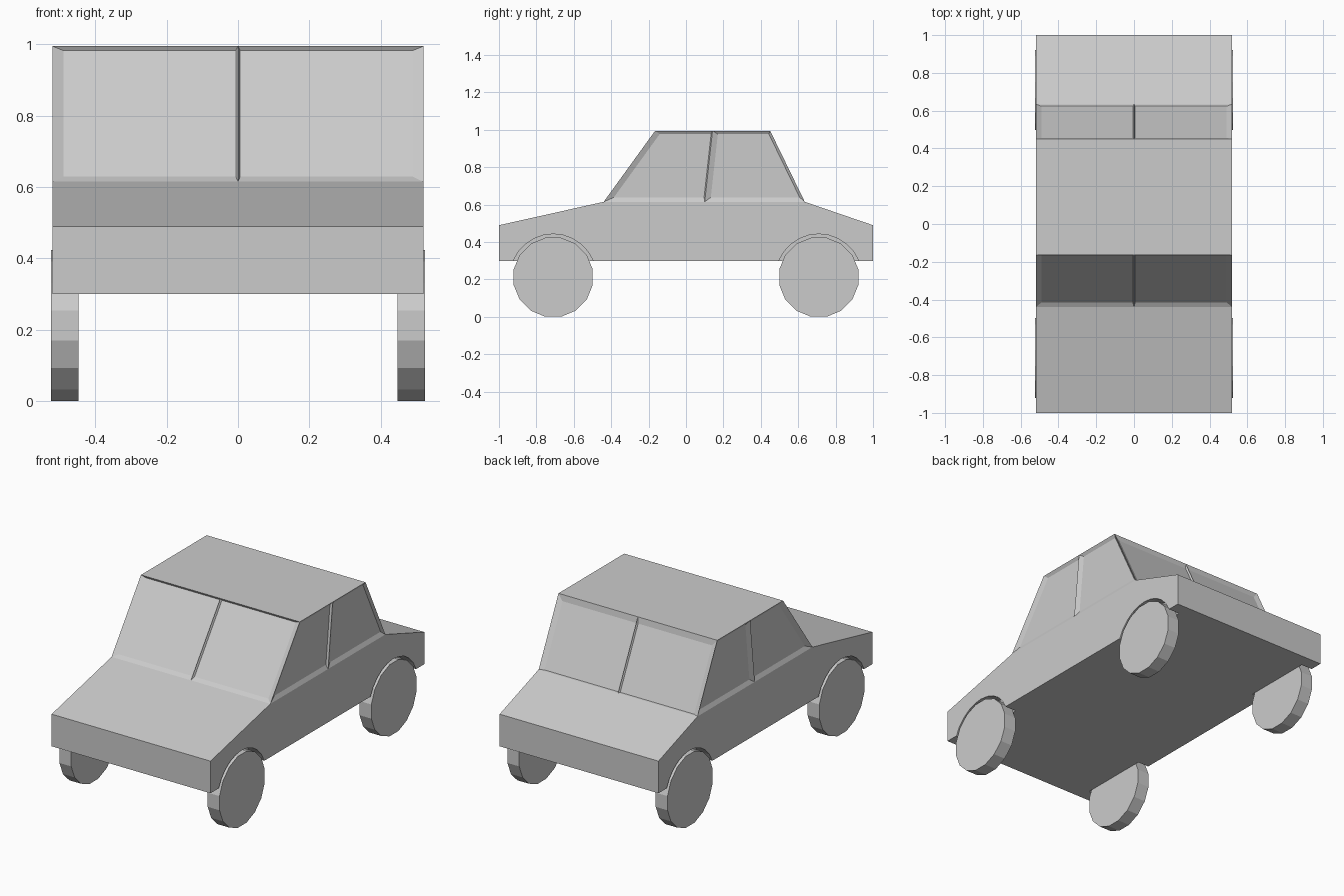
import bpy, bmesh, math
from mathutils import Vector, Matrix

if "Cube" in bpy.data.objects:
    bpy.data.objects.remove(bpy.data.objects["Cube"])

W = 0.52                      # half width
Z0, Z1, BELT, TOP = 0.30, 0.49, 0.615, 0.995
AXLES, AXLE_Z = (-0.71, 0.71), 0.212
WHEEL_R, ARCH_R, WHEEL_IN, WHEEL_OUT = 0.2155, 0.231, 0.447, 0.524
FRONT_B, MID_B, REAR_B = -0.44, 0.10, 0.635   # y of pillars at belt line
FRONT_T, MID_T, REAR_T = -0.165, 0.142, 0.45  # y of pillars at roof

bm = bmesh.new()


def face(points):
    bm.faces.new([bm.verts.new(p) for p in points])


def window(corners, insets, depth):
    """Recessed pane with sloping borders; insets follow the edges in order."""
    p = [Vector(c) for c in corners]
    n = (p[1] - p[0]).cross(p[2] - p[1]).normalized()
    if n.dot(p[0] - Vector((0, 0.1, 0.6))) < 0:
        n = -n
    inner = []
    for i in range(4):
        e1 = (p[i] - p[i - 1]).normalized()
        e2 = (p[(i + 1) % 4] - p[i]).normalized()
        s = e1.cross(e2).length
        inner.append(p[i] + (e2 * insets[i - 1] - e1 * insets[i]) / s - n * depth)
    face(inner)
    for i in range(4):
        j = (i + 1) % 4
        face([p[i], p[j], inner[j], inner[i]])


def arch(cy):
    """Wheel arch outline (y, z), running from -y to +y."""
    a0 = math.asin((Z0 - AXLE_Z) / ARCH_R)
    angles = [math.pi - a0 - (math.pi - 2 * a0) * i / 10 for i in range(11)]
    return [(cy + ARCH_R * math.cos(a), AXLE_Z + ARCH_R * math.sin(a)) for a in angles]


arches = [arch(y) for y in AXLES]
for s in (-1, 1):
    # side panel with wheel arches
    outline = [(-1, Z0)] + arches[0] + arches[1] + [
        (1, Z0), (1, Z1), (REAR_B, BELT), (MID_B, BELT), (FRONT_B, BELT), (-1, Z1)]
    face([(s * W, y, z) for y, z in outline])
    # wheel wells
    for a in arches:
        face([(s * WHEEL_IN, y, z) for y, z in a])
        for (y, z), (v, w) in zip(a, a[1:]):
            face([(s * W, y, z), (s * W, v, w), (s * WHEEL_IN, v, w), (s * WHEEL_IN, y, z)])
    # windscreen half, rear window half
    for b, t, ins, d in ((FRONT_B, FRONT_T, (0.026, 0.006, 0.006, 0.03), 0.012),
                         (REAR_B, REAR_T, (0.006, 0.006, 0.035, 0.03), 0.01)):
        window([(s * W, b, BELT), (0, b, BELT), (0, t, TOP), (s * W, t, TOP)], ins, d)
    # side windows
    for b0, b1, t1, t0, rear in ((FRONT_B, MID_B, MID_T, FRONT_T, 0.006),
                                 (MID_B, REAR_B, REAR_T, MID_T, 0.014)):
        window([(s * W, b0, BELT), (s * W, b1, BELT), (s * W, t1, TOP), (s * W, t0, TOP)],
               (0.024, rear, 0.018, 0.03), 0.012)

# nose, tail, bonnet, boot lid
for y, b in ((-1, FRONT_B), (1, REAR_B)):
    face([(-W, y, Z0), (W, y, Z0), (W, y, Z1), (-W, y, Z1)])
    face([(-W, y, Z1), (W, y, Z1), (W, b, BELT), (0, b, BELT), (-W, b, BELT)])
# roof
face([(-W, FRONT_T, TOP), (0, FRONT_T, TOP), (W, FRONT_T, TOP), (W, MID_T, TOP),
      (W, REAR_T, TOP), (0, REAR_T, TOP), (-W, REAR_T, TOP), (-W, MID_T, TOP)])
# floor, notched at the wheels
edge = [(W, -1)]
for a in arches:
    edge += [(W, a[0][0]), (WHEEL_IN, a[0][0]), (WHEEL_IN, a[-1][0]), (W, a[-1][0])]
edge.append((W, 1))
face([(x, y, Z0) for x, y in edge] + [(-x, y, Z0) for x, y in reversed(edge)])

bmesh.ops.remove_doubles(bm, verts=bm.verts, dist=0.0005)
bmesh.ops.recalc_face_normals(bm, faces=bm.faces)


def add_object(name, mesh_bm):
    mesh = bpy.data.meshes.new(name)
    mesh_bm.to_mesh(mesh)
    mesh_bm.free()
    obj = bpy.data.objects.new(name, mesh)
    bpy.context.collection.objects.link(obj)


add_object("car_body", bm)

# wheels
for s, side in ((-1, "left"), (1, "right")):
    for y, end in zip(AXLES, ("front", "rear")):
        wb = bmesh.new()
        m = (Matrix.Translation((s * (WHEEL_IN + WHEEL_OUT) / 2, y, AXLE_Z))
             @ Matrix.Rotation(math.pi / 16, 4, 'X') @ Matrix.Rotation(math.pi / 2, 4, 'Y'))
        bmesh.ops.create_cone(wb, cap_ends=True, segments=16, radius1=WHEEL_R, radius2=WHEEL_R,
                              depth=WHEEL_OUT - WHEEL_IN, matrix=m)
        add_object(f"{end}_{side}_wheel", wb)
